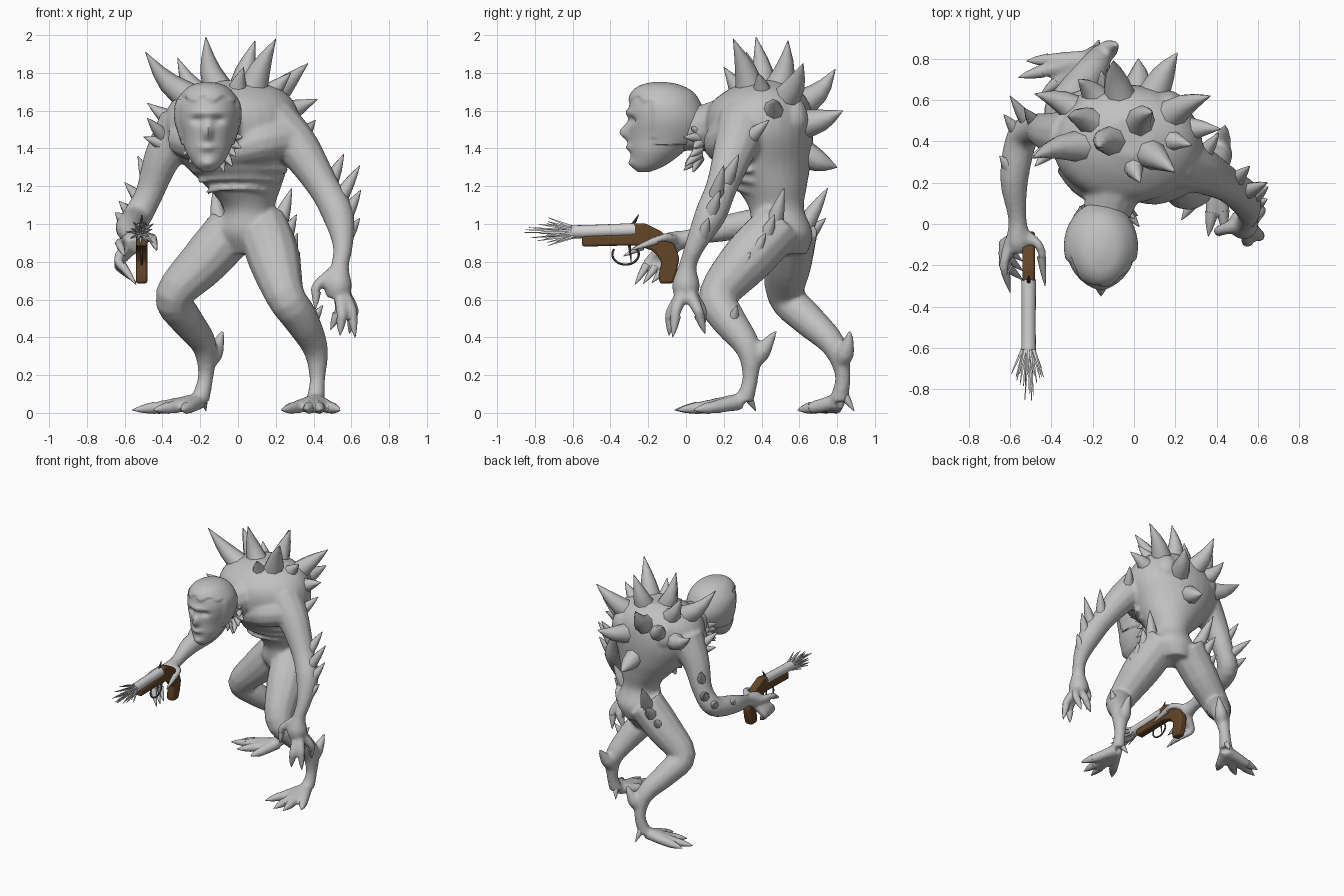
import bpy, bmesh, math, random
from mathutils import Vector as V

random.seed(4)


def material(name, c):
    m = bpy.data.materials.new(name)
    m.diffuse_color = (*c, 1)
    return m


GREY = material("grey skin", (0.53, 0.53, 0.53))
STEEL = material("pale steel", (0.66, 0.66, 0.66))
WOOD = material("brown wood", (0.125, 0.06, 0.022))
DARK = material("dark iron", (0.09, 0.08, 0.075))


def spline(pts, n):
    """Catmull-Rom through tuples of any length."""
    out = []
    for i in range(len(pts) - 1):
        p0, p1, p2, p3 = pts[max(i - 1, 0)], pts[i], pts[i + 1], pts[min(i + 2, len(pts) - 1)]
        for k in range(n):
            t = k / n
            out.append([0.5 * (2 * b + (c - a) * t + (2 * a - 5 * b + 4 * c - d) * t * t
                               + (3 * b - a - 3 * c + d) * t ** 3) for a, b, c, d in zip(p0, p1, p2, p3)])
    return out + [list(pts[-1])]


def skin(bm, rings):
    rows = [[bm.verts.new(p) for p in r] for r in rings]
    n = len(rows[0])
    for a, b in zip(rows, rows[1:]):
        for i in range(n):
            bm.faces.new((a[i], a[(i + 1) % n], b[(i + 1) % n], b[i]))
    bm.faces.new(rows[0][::-1])
    bm.faces.new(rows[-1])


def tube(bm, pts, sides=12, n=4):
    """Round limb through (x, y, z, radius) points."""
    s = spline(pts, n)
    c = [V(p[:3]) for p in s]
    a, rings = None, []
    for i, p in enumerate(s):
        t = (c[min(i + 1, len(c) - 1)] - c[max(i - 1, 0)]).normalized()
        a = t.orthogonal() if a is None else a - t * a.dot(t)
        a.normalize()
        b = t.cross(a)
        r = max(p[3], 0.001)
        rings.append([c[i] + (a * math.cos(w) + b * math.sin(w)) * r
                      for w in (2 * math.pi * k / sides for k in range(sides))])
    skin(bm, rings)


def stack(bm, rows, sides=32, n=5):
    """Horizontal ellipses (z, cx, cy, rx, ry)."""
    skin(bm, [[V((x + rx * math.cos(w), y + ry * math.sin(w), z))
               for w in (2 * math.pi * k / sides for k in range(sides))]
              for z, x, y, rx, ry in spline(rows, n)])


def spike(bm, base, tip, r, bend=(0, 0, 0), sides=8):
    base, tip = V(base), V(tip)
    mid = base.lerp(tip, 0.55) + V(bend)
    tube(bm, [(*base, r), (*mid, r * 0.62), (*tip, 0.002)], sides, 3)


def digit(start, mid, tip, r):
    """Finger or toe: flesh goes in the body, the claw in the claws."""
    start, mid, tip = V(start), V(mid), V(tip)
    end = mid.lerp(tip, 0.45)
    tube(body, [(*start, r * 1.25), (*mid, r), (*end, r * 0.75)], 8)
    spike(claws, mid.lerp(tip, 0.25), tip, r * 0.9)


def finish(name, bm, mat, angle=40):
    bmesh.ops.recalc_face_normals(bm, faces=bm.faces)
    me = bpy.data.meshes.new(name)
    bm.to_mesh(me)
    bm.free()
    ob = bpy.data.objects.new(name, me)
    bpy.context.collection.objects.link(ob)
    me.materials.append(mat)
    bpy.ops.object.select_all(action='DESELECT')
    ob.select_set(True)
    bpy.context.view_layer.objects.active = ob
    bpy.ops.object.shade_smooth_by_angle(angle=math.radians(angle))
    return ob


body, claws, spikes = bmesh.new(), bmesh.new(), bmesh.new()

# Torso, from pelvis to hunched back
stack(body, [(0.84, .05, .53, .10, .11), (0.95, .06, .51, .17, .16), (1.08, .06, .48, .135, .145),
             (1.20, .03, .45, .20, .19), (1.32, -.01, .41, .28, .25), (1.48, -.03, .39, .36, .285),
             (1.62, -.03, .39, .34, .27), (1.71, -.02, .41, .25, .19), (1.76, -.02, .42, .11, .09)])
# Neck, chest muscles and shoulder blades
tube(body, [(-.05, .32, 1.54, .17), (-.12, .10, 1.51, .125), (-.16, -.06, 1.48, .10)])
tube(body, [(-.30, .32, 1.46, .10), (-.19, .21, 1.43, .11), (-.04, .20, 1.39, .08), (.10, .20, 1.43, .11), (.25, .26, 1.46, .11)])
for x in (-.2, .16):
    tube(body, [(x, .55, 1.43, .03), (x, .55, 1.49, .08), (x, .55, 1.55, .10), (x, .55, 1.62, .08), (x, .53, 1.67, .03)])
# Ribs
for z, rx, ry in ((1.18, .18, .175), (1.235, .225, .205), (1.29, .265, .235)):
    arc = [math.radians(d) for d in range(200, 341, 20)]
    tube(body, [(.01 + rx * math.cos(w), .43 + ry * math.sin(w), z - .03 * math.sin(w) - .02, .015) for w in arc], 8, 2)

# Legs: the left one forward, the right one back
tube(body, [(.13, .50, 1.0, .135), (.19, .33, .82, .14), (.25, .17, .62, .105), (.33, .22, .50, .095),
            (.41, .33, .34, .068), (.42, .34, .18, .042), (.41, .31, .07, .05)])
tube(body, [(-.03, .56, .97, .14), (-.18, .54, .80, .13), (-.34, .53, .62, .10), (-.28, .64, .50, .09),
            (-.18, .78, .36, .068), (-.17, .83, .20, .042), (-.20, .81, .07, .05)])
# Toes
for tip in ((.23, .02, .015), (.36, -.06, .015), (.44, -.05, .015), (.54, .04, .015)):
    digit((.41, .29, .06), (V((.41, .29, .05)).lerp(V(tip), .55)), tip, .036)
for tip in ((-.52, .79, .015), (-.56, .71, .015), (-.45, .63, .015), (-.30, .59, .015)):
    digit((-.21, .80, .06), (V((-.21, .80, .05)).lerp(V(tip), .55)), tip, .036)
# Heel claws and knee points
spike(claws, (.41, .31, .12), (.37, .37, .01), .03)
spike(claws, (-.19, .82, .12), (-.17, .89, .01), .03)
spike(claws, (.37, .24, .46), (.45, .27, .57), .04)
spike(claws, (.27, .15, .62), (.29, .13, .49), .07)
# Heel spurs grow out of the flesh
tube(body, [(.41, .32, .25, .035), (.42, .39, .31, .05), (.435, .44, .38, .03), (.44, .48, .44, .008)], 10)
tube(body, [(-.17, .81, .25, .035), (-.13, .84, .31, .05), (-.10, .86, .38, .03), (-.08, .87, .44, .008)], 10)

# Arms
tube(body, [(.19, .31, 1.52, .15), (.32, .26, 1.40, .115), (.45, .19, 1.20, .085), (.53, .13, 1.05, .085),
            (.555, .05, .89, .055), (.54, .01, .78, .048), (.53, 0, .68, .075), (.53, 0, .61, .06)])
tube(body, [(-.29, .42, 1.52, .14), (-.40, .44, 1.35, .10), (-.47, .46, 1.16, .075), (-.54, .42, 1.03, .078),
            (-.58, .22, .98, .07), (-.565, .03, .93, .045), (-.56, -.08, .90, .06), (-.56, -.13, .88, .045)])
# Hanging left hand
for mid, tip in (((.60, -.05, .55), (.62, -.07, .40)), ((.55, -.08, .53), (.54, -.09, .41)),
                 ((.61, .06, .55), (.59, .10, .42)), ((.54, .08, .55), (.49, .09, .44))):
    digit((.54, 0, .66), mid, tip, .031)
digit((.50, -.01, .74), (.415, -.03, .67), (.41, -.05, .55), .028)
# Gripping right hand
for i in range(3):
    d = .045 * i
    digit((-.58, -.10 + d * .3, .89 - d * .4), (-.635, -.19 + d, .81 - d * .3), (-.54, -.27 + d, .68 + d * .1), .027)
digit((-.60, -.08, .90), (-.63, -.20, .90), (-.60, -.33, .83), .024)
digit((-.53, -.05, .91), (-.455, -.11, .93), (-.43, -.30, .86), .024)

# Blend all flesh into one skin
skin_ob = finish("body", body, GREY)
rm = skin_ob.modifiers.new("blend", 'REMESH')
rm.mode, rm.voxel_size, rm.use_smooth_shade = 'VOXEL', 0.013, True
sm = skin_ob.modifiers.new("soften", 'SMOOTH')
sm.factor, sm.iterations = 0.5, 5

# Large spikes on back and shoulders, aimed away from inside the torso
for x, y, z in ((-.49, .32, 1.91), (-.17, .37, 1.99), (.20, .25, 1.98), (.09, .54, 1.97), (.37, .62, 1.85),
                (.21, .83, 1.60), (-.10, .79, 1.82), (.02, .80, 1.30), (-.32, .52, 1.88), (-.48, .63, 1.64),
                (-.50, .33, 1.46), (.03, .20, 1.83), (.42, .46, 1.66), (-.27, .70, 1.72), (.28, .38, 1.80)):
    tip = V((x, y, z))
    base = tip.lerp(V((-.02, .41, 1.47)), .64)
    spike(spikes, base, tip, .09, (tip - base).normalized().cross(V((0, 1, .3))) * .02 + V((0, .02, -.02)))
# Arm spikes
for base, tip in (((.48, .20, 1.20), (.56, .28, 1.37)), ((.53, .15, 1.12), (.645, .20, 1.31)),
                  ((.56, .12, 1.03), (.65, .18, 1.18)), ((.56, .08, .92), (.645, .12, 1.03)),
                  ((-.46, .46, 1.2), (-.53, .56, 1.36)), ((-.49, .46, 1.1), (-.60, .62, 1.22)),
                  ((-.54, .42, 1.03), (-.63, .53, 1.12)), ((-.58, .25, 1.0), (-.65, .33, 1.06)),
                  ((.33, .33, 1.45), (.41, .44, 1.55)), ((-.38, .38, 1.45), (-.48, .28, 1.56))):
    spike(spikes, base, tip, .045)
# Hip and thigh spikes
for base, tip in (((.20, .45, .95), (.285, .52, 1.19)), ((.22, .40, .88), (.31, .47, 1.05)),
                  ((.25, .34, .80), (.315, .42, .95)), ((.27, .27, .72), (.325, .34, .85)),
                  ((-.09, .61, .96), (-.13, .75, 1.19)), ((-.13, .60, .90), (-.16, .74, 1.03)),
                  ((-.18, .58, .83), (-.21, .69, .92))):
    spike(spikes, base, tip, .055)
# Ragged frill under the neck
for d in range(150, 400, 18):
    w = math.radians(d)
    a, b = .10, random.uniform(.14, .17)
    spike(spikes, (-.14 + a * math.cos(w), .07, 1.45 + a * math.sin(w)),
          (-.14 + b * math.cos(w), random.uniform(-.02, .05), 1.44 + b * 1.1 * math.sin(w)), .03)
finish("spikes", spikes, GREY, 70)
finish("claws", claws, GREY, 70)

# Head: stacked ellipses, then face features pushed in and out
head = bmesh.new()
stack(head, [(1.275, -.16, -.225, .025, .03), (1.31, -.16, -.195, .07, .085), (1.38, -.16, -.155, .115, .14),
             (1.46, -.16, -.115, .14, .185), (1.55, -.16, -.105, .165, .20), (1.63, -.16, -.115, .162, .185),
             (1.69, -.16, -.125, .125, .155), (1.725, -.16, -.135, .08, .10), (1.74, -.16, -.14, .02, .03)], 64, 8)
FACE = ((-.16, 1.485, .05, .022, .04), (-.16, 1.59, .015, .08, .02), (-.215, 1.55, -.025, .03, .02),
        (-.105, 1.55, -.025, .03, .02), (-.16, 1.405, .02, .04, .018), (-.16, 1.32, .02, .045, .025))
for v in head.verts:
    x, y, z = v.co
    w = min(1, max(0, (-.15 - y) / .08))
    v.co.y -= w * sum(a * math.exp(-((x - bx) / sx) ** 2 - ((z - bz) / sz) ** 2) for bx, bz, a, sx, sz in FACE)
    if z > 1.66 + .015 * math.sin(x * 60) or (y > -.17 and z > 1.42):  # hair edge
        v.co += (v.co - V((-.16, -.11, 1.55))).normalized() * .012
finish("head", head, GREY, 60)

# Pistol: wooden stock cut from a side profile (y, z)
GX = -.51
stock = bmesh.new()
prof = [(-.55, .88), (-.55, .935), (-.29, .945), (-.28, 1.0), (-.22, 1.005), (-.13, .96), (-.06, .89), (-.035, .82),
        (-.05, .74), (-.07, .685), (-.14, .685), (-.145, .73), (-.13, .80), (-.17, .855), (-.25, .885), (-.36, .885)]
f = stock.faces.new([stock.verts.new((GX - .03, y, z)) for y, z in prof])
ext = bmesh.ops.extrude_face_region(stock, geom=[f])
bmesh.ops.translate(stock, verts=[g for g in ext['geom'] if isinstance(g, bmesh.types.BMVert)], vec=(.06, 0, 0))
ob = finish("pistol_stock", stock, WOOD)
bv = ob.modifiers.new("round", 'BEVEL')
bv.width, bv.segments = .012, 2

# Barrel and flared muzzle
barrel = bmesh.new()
tube(barrel, [(GX, -.27, .969, .036), (GX, -.45, .963, .034), (GX, -.59, .958, .035), (GX, -.61, .958, .037)], 16, 2)
finish("pistol_barrel", barrel, STEEL)
# Bristling burst at the muzzle
burst = bmesh.new()
for i in range(20):
    w, k = i * 2.4, math.sqrt((i + .5) / 20)
    spike(burst, (GX + .025 * k * math.cos(w), -.59, .955 + .025 * k * math.sin(w)),
          (GX + .09 * k * math.cos(w), -.91 + .18 * k + random.uniform(0, .05), .955 + .08 * k * math.sin(w)), .011, sides=4)
finish("muzzle_burst", burst, STEEL)
# Hammer, trigger and guard
iron = bmesh.new()
spike(iron, (GX, -.29, .98), (GX, -.25, 1.05), .012)
spike(iron, (GX, -.30, .89), (GX, -.29, .80), .008)
tube(iron, [(GX, -.32 + .07 * math.cos(w), .84 + .055 * math.sin(w), .006)
            for w in (math.radians(d) for d in range(150, 400, 24))], 6, 2)
finish("hammer_and_trigger", iron, DARK)
